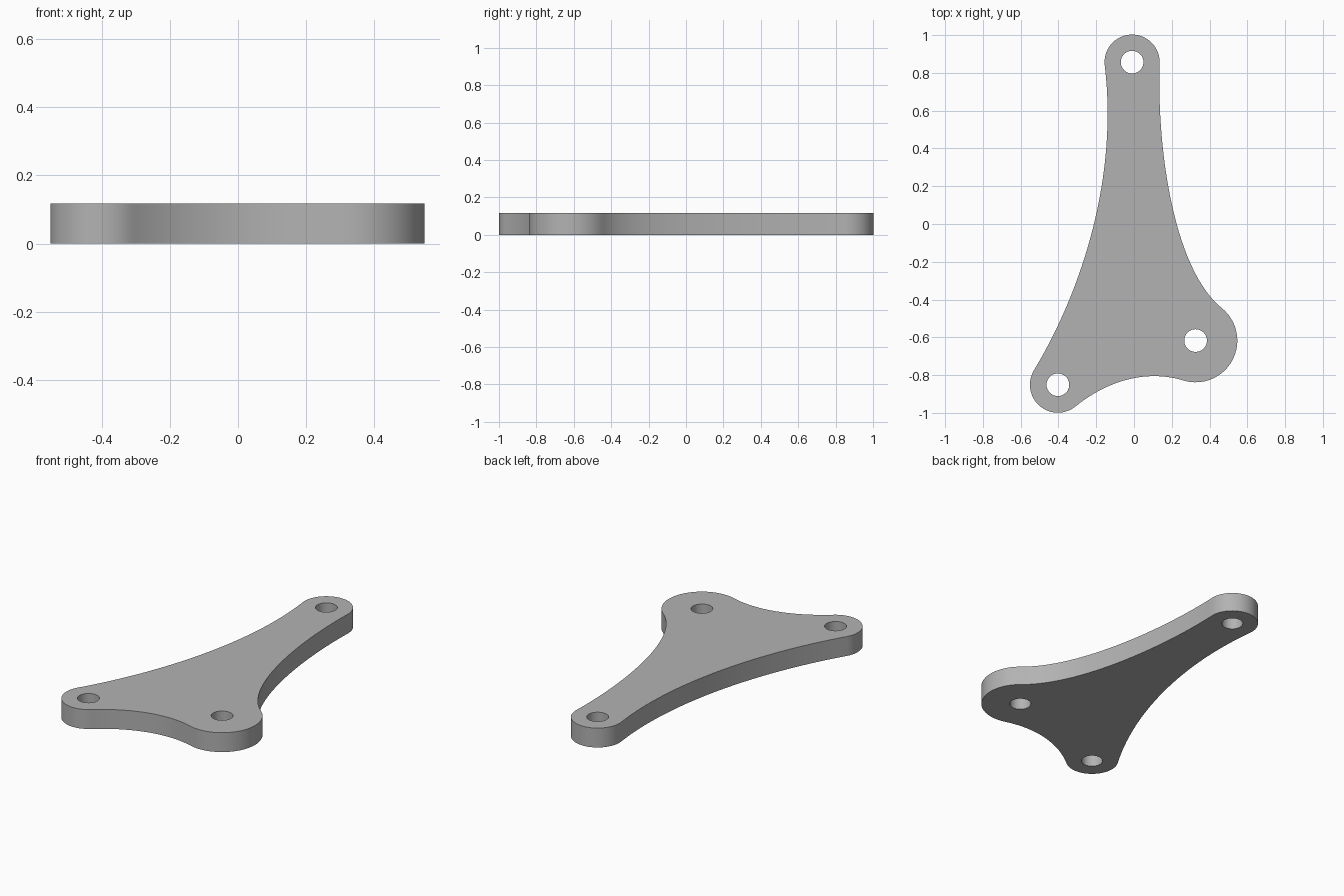
import bpy
import bmesh
from math import cos, sin, radians, tau
from mathutils import Vector
from mathutils.geometry import interpolate_bezier

cube = bpy.data.objects.get("Cube")
if cube:
    bpy.data.objects.remove(cube, do_unlink=True)

THICKNESS = 0.117
HOLE_RADIUS = 0.06

# Rounded ends, counterclockwise: centre, radius, start and end angle
bosses = [
    (Vector((-0.01, 0.857, 0)), 0.146, -2, 187),
    (Vector((-0.403, -0.851, 0)), 0.148, 149, 309),
    (Vector((0.326, -0.617, 0)), 0.221, -107, 51),
]
# Handle lengths of the concave edge that follows each end
handles = [(0.55, 0.55), (0.21, 0.21), (0.33, 0.45)]


def on_circle(centre, radius, angle):
    return centre + radius * Vector((cos(angle), sin(angle), 0))


def tangent(angle):
    return Vector((-sin(angle), cos(angle), 0))


def outline():
    points = []
    for i, (centre, radius, start, end) in enumerate(bosses):
        a, b = radians(start), radians(end)
        points += [on_circle(centre, radius, a + (b - a) * k / 32) for k in range(33)]
        # Concave edge, tangent to this end and the next
        next_centre, next_radius, next_start, _ = bosses[(i + 1) % 3]
        c = radians(next_start)
        p, q = points[-1], on_circle(next_centre, next_radius, c)
        out_len, in_len = handles[i]
        edge = interpolate_bezier(p, p + tangent(b) * out_len,
                                  q - tangent(c) * in_len, q, 40)
        points += edge[1:-1]
    return points


def add_loop(bm, points):
    verts = [bm.verts.new(p) for p in points]
    return [bm.edges.new((v, verts[i - 1])) for i, v in enumerate(verts)]


# Flat profile with bolt holes, extruded upward
bm = bmesh.new()
edges = add_loop(bm, outline())
for centre, *_ in bosses:
    edges += add_loop(bm, [on_circle(centre, HOLE_RADIUS, tau * k / 40) for k in range(40)])
bmesh.ops.triangle_fill(bm, edges=edges, use_beauty=True, use_dissolve=False)
top = bmesh.ops.extrude_face_region(bm, geom=bm.faces[:])
top_verts = [g for g in top["geom"] if isinstance(g, bmesh.types.BMVert)]
bmesh.ops.translate(bm, verts=top_verts, vec=(0, 0, THICKNESS))
bmesh.ops.recalc_face_normals(bm, faces=bm.faces[:])
mesh = bpy.data.meshes.new("bracket_plate")
bm.to_mesh(mesh)
bm.free()

# Grey material
grey = bpy.data.materials.new("plain grey")
grey.use_nodes = True
colour = (0.45, 0.45, 0.45, 1)
grey.diffuse_color = colour
grey.node_tree.nodes["Principled BSDF"].inputs["Base Color"].default_value = colour
mesh.materials.append(grey)

plate = bpy.data.objects.new("bracket_plate", mesh)
bpy.context.collection.objects.link(plate)
bpy.context.view_layer.objects.active = plate
plate.select_set(True)
bpy.ops.object.shade_smooth_by_angle(angle=radians(30))
